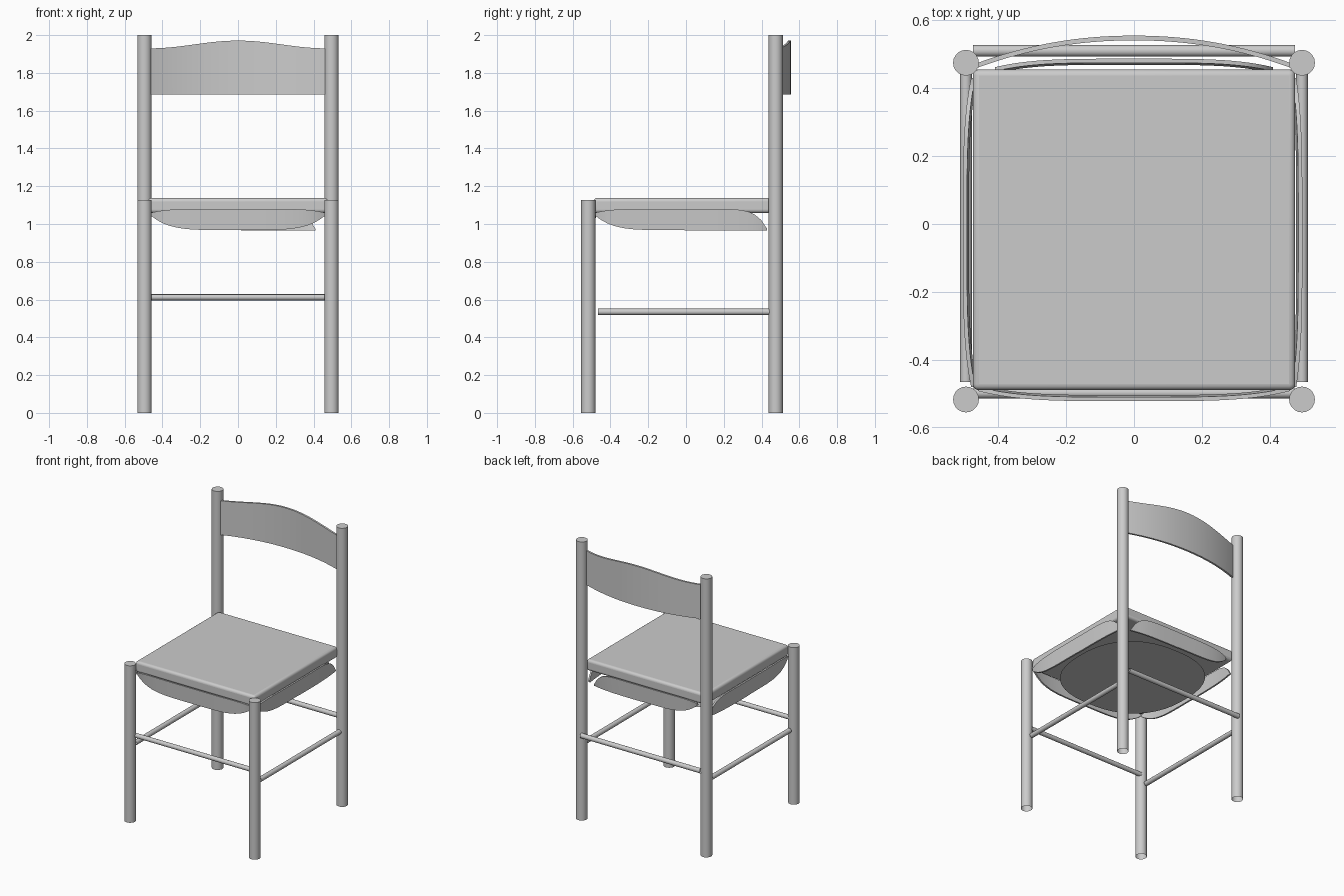
import bpy, bmesh, math
from mathutils import Vector

cube = bpy.data.objects.get("Cube")
if cube:
    bpy.data.objects.remove(cube, do_unlink=True)

grey = bpy.data.materials.new("plain grey")
grey.use_nodes = True
colour = (0.6, 0.6, 0.6, 1)
grey.diffuse_color = colour
grey.node_tree.nodes["Principled BSDF"].inputs["Base Color"].default_value = colour


def finish(name, bm, angle=40):
    bmesh.ops.recalc_face_normals(bm, faces=bm.faces)
    mesh = bpy.data.meshes.new(name)
    bm.to_mesh(mesh)
    bm.free()
    ob = bpy.data.objects.new(name, mesh)
    bpy.context.collection.objects.link(ob)
    mesh.materials.append(grey)
    bpy.ops.object.select_all(action='DESELECT')
    ob.select_set(True)
    bpy.context.view_layer.objects.active = ob
    bpy.ops.object.shade_smooth_by_angle(angle=math.radians(angle))
    return ob


def tube(name, start, end, radius, capped_end=False):
    """Round rod between two points, open at its start."""
    start, end = Vector(start), Vector(end)
    turn = (end - start).to_track_quat('Z', 'Y')
    bm = bmesh.new()
    rings = []
    for centre in (start, end):
        ring = []
        for i in range(20):
            a = math.tau * i / 20
            ring.append(bm.verts.new(centre + turn @ Vector((radius * math.cos(a), radius * math.sin(a), 0))))
        rings.append(ring)
    for i in range(20):
        j = (i + 1) % 20
        bm.faces.new((rings[0][i], rings[0][j], rings[1][j], rings[1][i]))
    if capped_end:
        bm.faces.new(rings[1])
    return finish(name, bm)


def curved_panel(name, steps, section):
    """Sweep a four-point section along t = -1..1."""
    bm = bmesh.new()
    rings = [[bm.verts.new(p) for p in section(2 * i / steps - 1)] for i in range(steps + 1)]
    for a, b in zip(rings, rings[1:]):
        for k in range(4):
            m = (k + 1) % 4
            bm.faces.new((a[k], a[m], b[m], b[k]))
    bm.faces.new(rings[0])
    bm.faces.new(rings[-1])
    return finish(name, bm)


# Legs
for side, x in (("left", 0.495), ("right", -0.495)):
    tube("front_leg_" + side, (x, -0.517, 0), (x, -0.517, 1.127), 0.038, True)
    tube("back_leg_" + side, (x, 0.475, 0), (x, 0.475, 2), 0.038, True)
    # Side stretchers
    tube("side_stretcher_" + side, (x, -0.465, 0.535), (x, 0.445, 0.535), 0.017)

# Front and back stretchers
tube("front_stretcher", (-0.475, -0.498, 0.612), (0.475, -0.498, 0.612), 0.016)
tube("back_stretcher", (-0.475, 0.51, 0.612), (0.475, 0.51, 0.612), 0.017)

# Seat cushion with softened edges
bm = bmesh.new()
bmesh.ops.create_cube(bm, size=1)
for v in bm.verts:
    v.co = Vector((v.co.x * 0.95, v.co.y * 0.945 - 0.017, v.co.z * 0.08 + 1.098))
cushion = finish("seat_cushion", bm, 60)
bevel = cushion.modifiers.new("soft edges", 'BEVEL')
bevel.width = 0.018
bevel.segments = 4

# Rounded board beneath the seat
bm = bmesh.new()
rim = []
for i in range(48):
    a = math.tau * i / 48
    c, s = math.cos(a), math.sin(a)
    reach = 0.455 / (abs(c) ** 2.4 + abs(s) ** 2.4) ** (1 / 2.4)
    rim.append(bm.verts.new((reach * c, reach * s - 0.015, 0.966)))
board = bm.faces.new(rim)
bmesh.ops.solidify(bm, geom=[board], thickness=0.01)
finish("seat_board", bm)


# Bowed aprons under the seat
def apron(name, middle, along, outward, half, bow, falling):
    middle, along, outward = Vector(middle), Vector(along), Vector(outward)

    def section(t):
        low = 0.968 + 0.075 * abs(t) ** 5
        high = 1.08 - 0.02 * abs(t) ** 6
        if falling and t > 0:
            low = 0.966
            high = 1.08 - 0.106 * t ** 8
        face = middle + along * (half * t) + outward * (bow * (1 - t ** 4))
        inner = face - outward * 0.012
        up = Vector((0, 0, 1))
        tuck = outward * 0.006
        return (face + up * high, face - tuck + up * low,
                inner - tuck + up * low, inner + up * high)

    curved_panel(name, 28, section)


apron("front_apron", (0, -0.492, 0), (1, 0, 0), (0, -1, 0), 0.46, 0.03, False)
apron("back_apron", (0, 0.462, 0), (1, 0, 0), (0, 1, 0), 0.41, 0.025, True)
apron("right_apron", (-0.48, -0.025, 0), (0, 1, 0), (-1, 0, 0), 0.455, 0.024, True)
apron("left_apron", (0.478, -0.025, 0), (0, 1, 0), (1, 0, 0), 0.455, 0.018, True)


# Curved backrest with a raised crest
def backrest_section(t):
    x = 0.465 * t
    y = 0.473 + 0.082 * (1 - abs(t) ** 2.1)
    top = 1.93 + 0.041 * math.cos(t * math.pi / 2) ** 2
    return ((x, y, 1.685), (x, y, top), (x, y - 0.014, top), (x, y - 0.014, 1.685))


curved_panel("backrest", 32, backrest_section)
